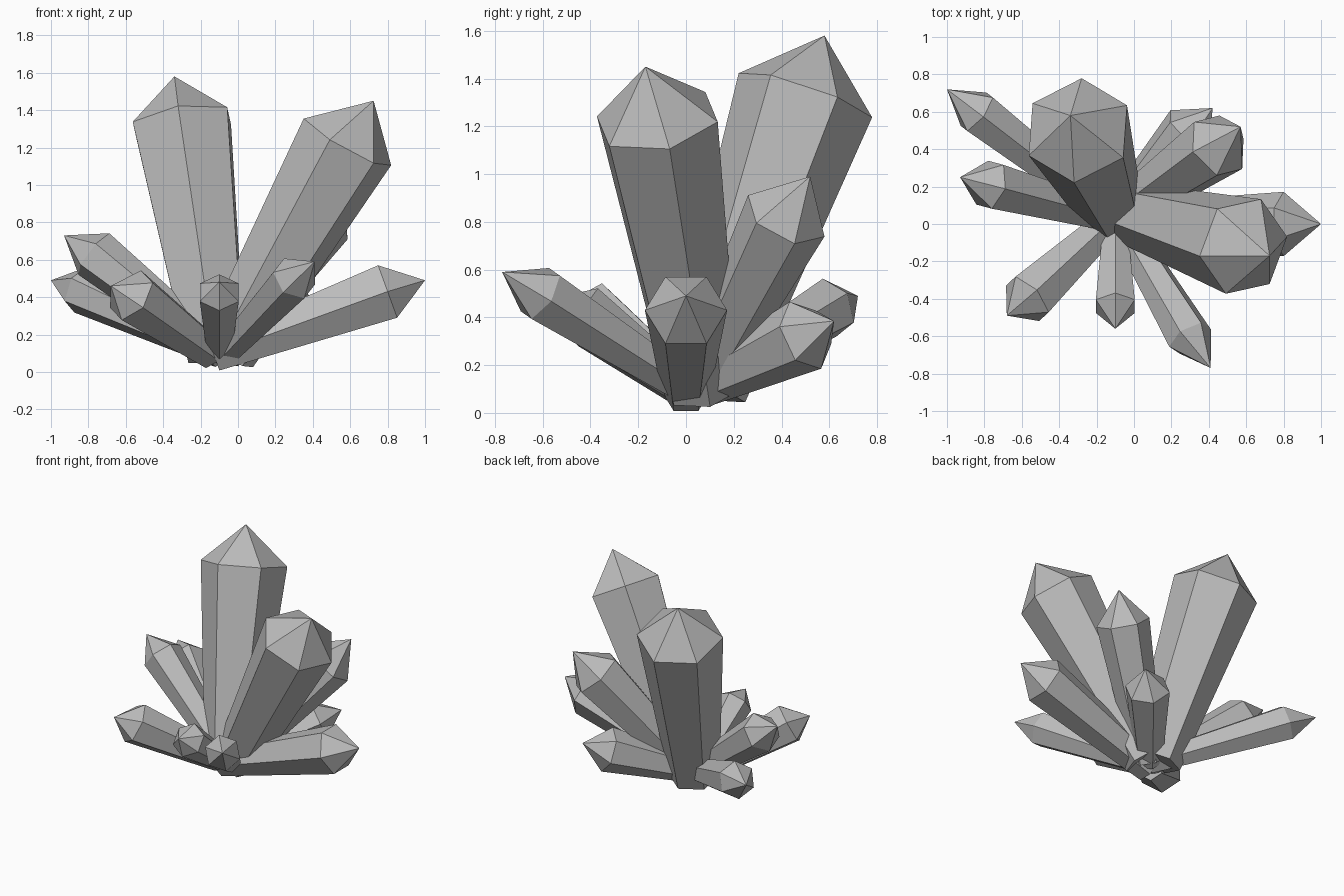
import bpy
import bmesh
import math
from mathutils import Vector

cube = bpy.data.objects.get("Cube")
if cube:
    bpy.data.objects.remove(cube, do_unlink=True)

# Single stone colour
stone = bpy.data.materials.new("grey_stone")
stone.use_nodes = True
colour = (0.5, 0.5, 0.5, 1.0)
stone.diffuse_color = colour
bsdf = next(n for n in stone.node_tree.nodes if n.type == 'BSDF_PRINCIPLED')
bsdf.inputs["Base Color"].default_value = colour

SIDES = 6
UP = (0, 0, 1)


def crystal(name, base, shoulder, tip, radius, corner=UP, taper=0.6):
    """Six-sided shaft widening from base to shoulder, closed by a pointed cap.
    corner is the direction in which one edge of the shaft faces."""
    base, shoulder, tip = Vector(base), Vector(shoulder), Vector(tip)
    axis = (shoulder - base).normalized()
    u = Vector(corner)
    u = (u - axis * u.dot(axis)).normalized()
    v = axis.cross(u)

    bm = bmesh.new()

    def ring(centre, r):
        angles = [2 * math.pi * i / SIDES for i in range(SIDES)]
        return [bm.verts.new(centre + (u * math.cos(a) + v * math.sin(a)) * r)
                for a in angles]

    foot = ring(base, radius * taper)
    rim = ring(shoulder, radius)
    point = bm.verts.new(tip)
    bm.faces.new(foot)
    for i in range(SIDES):
        j = (i + 1) % SIDES
        bm.faces.new((foot[i], foot[j], rim[j], rim[i]))
        bm.faces.new((rim[i], rim[j], point))
    bmesh.ops.recalc_face_normals(bm, faces=bm.faces)

    mesh = bpy.data.meshes.new(name)
    bm.to_mesh(mesh)
    bm.free()
    mesh.materials.append(stone)
    obj = bpy.data.objects.new(name, mesh)
    bpy.context.collection.objects.link(obj)
    return obj


# Tall upright crystals
crystal("tall_back_crystal", (-0.12, 0.08, 0.1), (-0.30, 0.50, 1.33),
        (-0.34, 0.58, 1.58), 0.295, (-0.02, -0.28, 0.09))
crystal("tall_left_crystal", (-0.06, 0.07, 0.1), (0.585, -0.12, 1.23),
        (0.725, -0.17, 1.45), 0.27, (0.1, 0.25, 0))
crystal("middle_back_left_crystal", (-0.08, 0.05, 0.1), (0.45, 0.42, 0.825),
        (0.57, 0.52, 0.99), 0.182, (0.135, -0.13, -0.03))

# Low crystals fanning outwards
crystal("low_left_crystal", (-0.13, 0, 0.092), (0.80, 0, 0.43),
        (1.0, 0, 0.49), 0.172, (0, 1, 0))
crystal("low_back_left_crystal", (-0.09, 0.05, 0.11), (0.30, 0.50, 0.325),
        (0.42, 0.62, 0.385), 0.155, (0.09, -0.1, 0.03))
crystal("low_back_right_crystal", (-0.1, 0.03, 0.1), (-0.84, 0.60, 0.44),
        (-1.0, 0.72, 0.49), 0.13)
crystal("low_right_crystal", (-0.1, 0.03, 0.1), (-0.77, 0.21, 0.63),
        (-0.93, 0.25, 0.73), 0.14)
crystal("front_right_crystal", (-0.14, 0, 0.1), (-0.57, -0.40, 0.41),
        (-0.68, -0.49, 0.46), 0.15)
crystal("front_small_crystal", (-0.1, 0, 0.1), (-0.1, -0.44, 0.425),
        (-0.1, -0.56, 0.48), 0.12)
crystal("front_left_crystal", (-0.08, 0.03, 0.09), (0.30, -0.61, 0.50),
        (0.41, -0.77, 0.59), 0.125, (-0.08, 0.07, 0.11))
